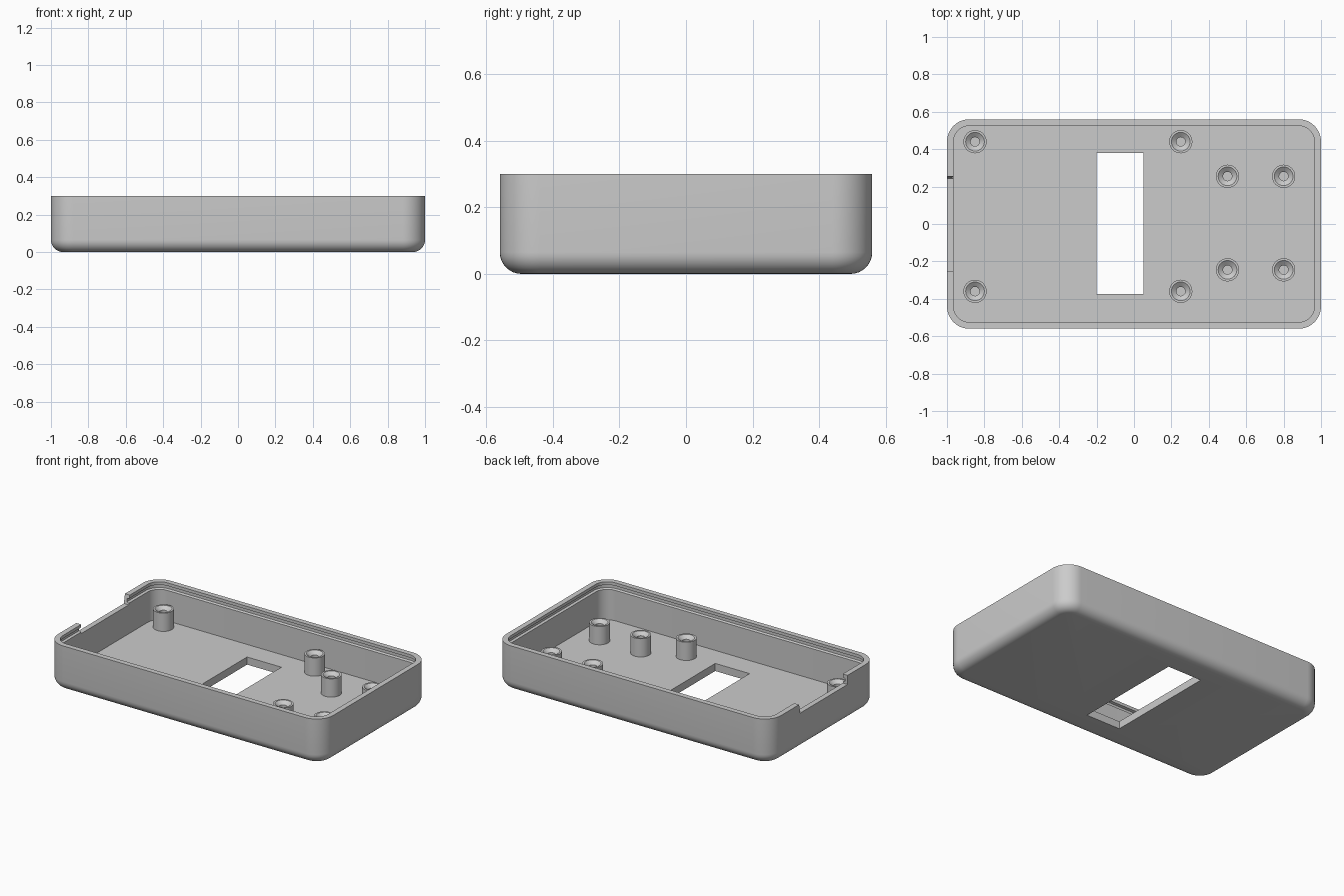
import bpy
import bmesh
from math import sin, cos, pi, radians

if "Cube" in bpy.data.objects:
    bpy.data.objects.remove(bpy.data.objects["Cube"], do_unlink=True)

HALF_X, HALF_Y, HEIGHT = 1.0, 0.56, 0.3
CORNER, FILLET, WALL, FLOOR = 0.12, 0.065, 0.035, 0.05

grey = bpy.data.materials.new("light grey plastic")
grey.use_nodes = True
colour = (0.6, 0.6, 0.6, 1)
grey.diffuse_color = colour
grey.node_tree.nodes["Principled BSDF"].inputs["Base Color"].default_value = colour


def loft(name, rings):
    """Skin closed rings of points in order and cap both ends."""
    bm = bmesh.new()
    loops = [[bm.verts.new(p) for p in ring] for ring in rings]
    for a, b in zip(loops, loops[1:]):
        n = len(a)
        for i in range(n):
            j = (i + 1) % n
            bm.faces.new((a[i], a[j], b[j], b[i]))
    bm.faces.new(loops[0])
    bm.faces.new(loops[-1])
    bmesh.ops.recalc_face_normals(bm, faces=bm.faces)
    mesh = bpy.data.meshes.new(name)
    bm.to_mesh(mesh)
    bm.free()
    mesh.materials.append(grey)
    obj = bpy.data.objects.new(name, mesh)
    bpy.context.collection.objects.link(obj)
    return obj


def smooth(obj):
    bpy.ops.object.select_all(action="DESELECT")
    obj.select_set(True)
    bpy.context.view_layer.objects.active = obj
    bpy.ops.object.shade_smooth_by_angle(angle=radians(30))


def rounded_ring(inset, z, steps=12):
    r = CORNER - inset
    points = []
    for quarter, (sx, sy) in enumerate([(1, 1), (-1, 1), (-1, -1), (1, -1)]):
        for i in range(steps + 1):
            a = (quarter + i / steps) * pi / 2
            points.append((sx * (HALF_X - CORNER) + r * cos(a),
                           sy * (HALF_Y - CORNER) + r * sin(a), z))
    return points


def cut(obj, cutter):
    cutter.hide_render = True
    mod = obj.modifiers.new("cut", "BOOLEAN")
    mod.operation = "DIFFERENCE"
    mod.solver = "EXACT"
    mod.object = cutter
    bpy.ops.object.select_all(action="DESELECT")
    bpy.context.view_layer.objects.active = obj
    obj.select_set(True)
    bpy.ops.object.modifier_apply(modifier=mod.name)
    bpy.data.objects.remove(cutter, do_unlink=True)


# Tray: filleted bottom, straight wall, inner snap groove, flat floor
profile = []
for k in range(9):
    a = k / 8 * pi / 2
    profile.append((FILLET * (1 - sin(a)), FILLET * (1 - cos(a))))
groove = WALL - 0.015
profile += [(0, HEIGHT), (WALL, HEIGHT), (WALL, 0.28), (groove, 0.275),
            (groove, 0.255), (WALL, 0.25), (WALL, FLOOR)]
tray = loft("tray", [rounded_ring(i, z) for i, z in profile])

# Display window through the floor
window = [(-0.2, -0.375), (0.05, -0.375), (0.05, 0.38), (-0.2, 0.38)]
cut(tray, loft("window_cutter", [[(x, y, z) for x, y in window] for z in (-0.1, 0.12)]))

# Shallow notch in the rim of the end wall
notch = [(-0.25, 0.24), (0.243, 0.24), (0.258, 0.32), (-0.25, 0.32)]
cut(tray, loft("notch_cutter", [[(x, y, z) for y, z in notch] for x in (-1.1, -0.9)]))
smooth(tray)

# Screw posts with countersunk blind holes
post_profile = [(0.062, FLOOR - 0.005), (0.062, 0.17), (0.05, 0.17),
                (0.024, 0.15), (0.024, 0.06)]
post_spots = [(x, y) for x in (-0.85, 0.25) for y in (-0.36, 0.44)]
post_spots += [(x, y) for x in (0.5, 0.8) for y in (-0.245, 0.255)]
SIDES = 32
for number, (px, py) in enumerate(post_spots, 1):
    rings = [[(px + r * cos(2 * pi * i / SIDES), py + r * sin(2 * pi * i / SIDES), z)
              for i in range(SIDES)] for r, z in post_profile]
    smooth(loft(f"screw_post_{number}", rings))
